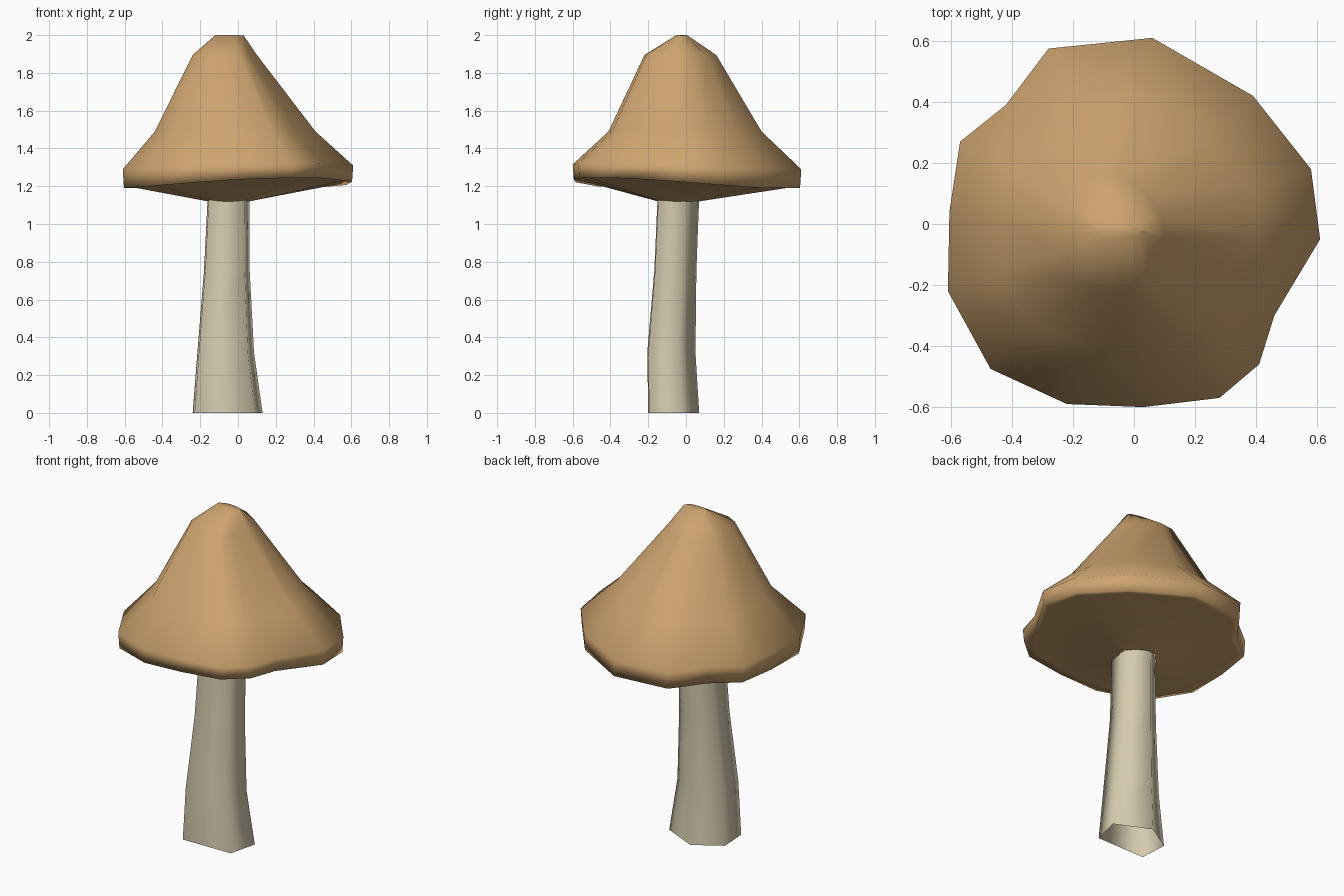
import bpy, bmesh, math

if "Cube" in bpy.data.objects:
    bpy.data.objects.remove(bpy.data.objects["Cube"])


def material(name, rgb):
    m = bpy.data.materials.new(name)
    m.diffuse_color = (*rgb, 1)
    m.use_nodes = True
    m.node_tree.nodes["Principled BSDF"].inputs["Base Color"].default_value = m.diffuse_color
    return m


def fit(shape, x0, x1, y0, y1):
    """Scale a 2D outline into the given bounds."""
    xs, ys = [p[0] for p in shape], [p[1] for p in shape]
    sx = (x1 - x0) / (max(xs) - min(xs))
    sy = (y1 - y0) / (max(ys) - min(ys))
    return [(x0 + (x - min(xs)) * sx, y0 + (y - min(ys)) * sy) for x, y in shape]


def loft(name, rings, mat, cap_start=False):
    """Skin a stack of rings, ordered upward, with quads."""
    bm = bmesh.new()
    loops = [[bm.verts.new(p) for p in r] for r in rings]
    for a, b in zip(loops, loops[1:]):
        n = len(a)
        for i in range(n):
            j = (i + 1) % n
            bm.faces.new((a[i], a[j], b[j], b[i]))
    if cap_start:
        bm.faces.new(loops[-1])
    for f in bm.faces:
        f.smooth = True
    me = bpy.data.meshes.new(name)
    bm.to_mesh(me)
    bm.free()
    me.materials.append(mat)
    ob = bpy.data.objects.new(name, me)
    bpy.context.collection.objects.link(ob)
    return ob


tan = material("tan cap", (0.61, 0.37, 0.16))
cream = material("cream stem", (0.66, 0.59, 0.42))

# Stem: open five-sided tube that leans and tapers
stem_shape = [(.09, -.195), (.13, -.025), (-.075, .07), (-.235, -.03), (-.225, -.2)]
stem_bounds = [(0, -.24, .13, -.2, .07), (.32, -.215, .085, -.205, .05),
               (.75, -.18, .062, -.168, .055), (1.15, -.16, .06, -.15, .07)]
loft("stem", [[(x, y, z) for x, y in fit(stem_shape, *b)] for z, *b in stem_bounds], cream)

# Cap: irregular outline shared by every ring
rim = [(.61, -.05), (.58, .18), (.39, .42), (.06, .61), (-.28, .575), (-.42, .39),
       (-.57, .27), (-.605, .04), (-.61, -.22), (-.47, -.475), (-.22, -.59),
       (.03, -.6), (.28, -.57), (.41, -.46), (.46, -.30)]


def lift(x, y):
    """Rim is raised toward the front right."""
    return max(0, math.cos(math.atan2(y, x) + math.radians(55)))


rings = [
    [(x, y, 1.12) for x, y in fit(rim, -.16, .06, -.15, .07)],
    [(x * .92, y * .92, 1.195 + .055 * lift(x, y)) for x, y in rim],
    [(x * .99, y * .99, 1.19 + .055 * lift(x, y)) for x, y in rim],
    [(x, y, 1.29 + .03 * lift(x, y)) for x, y in rim],
    [(x, y, 1.49) for x, y in fit(rim, -.44, .41, -.41, .40)],
    [(x, y, 1.895) for x, y in fit(rim, -.24, .10, -.22, .16)],
    [(x, y, 2.0 - .06 * max(0, x + .0)) for x, y in fit(rim, -.12, .03, -.05, .005)],
]
loft("cap", rings, tan, cap_start=True)
